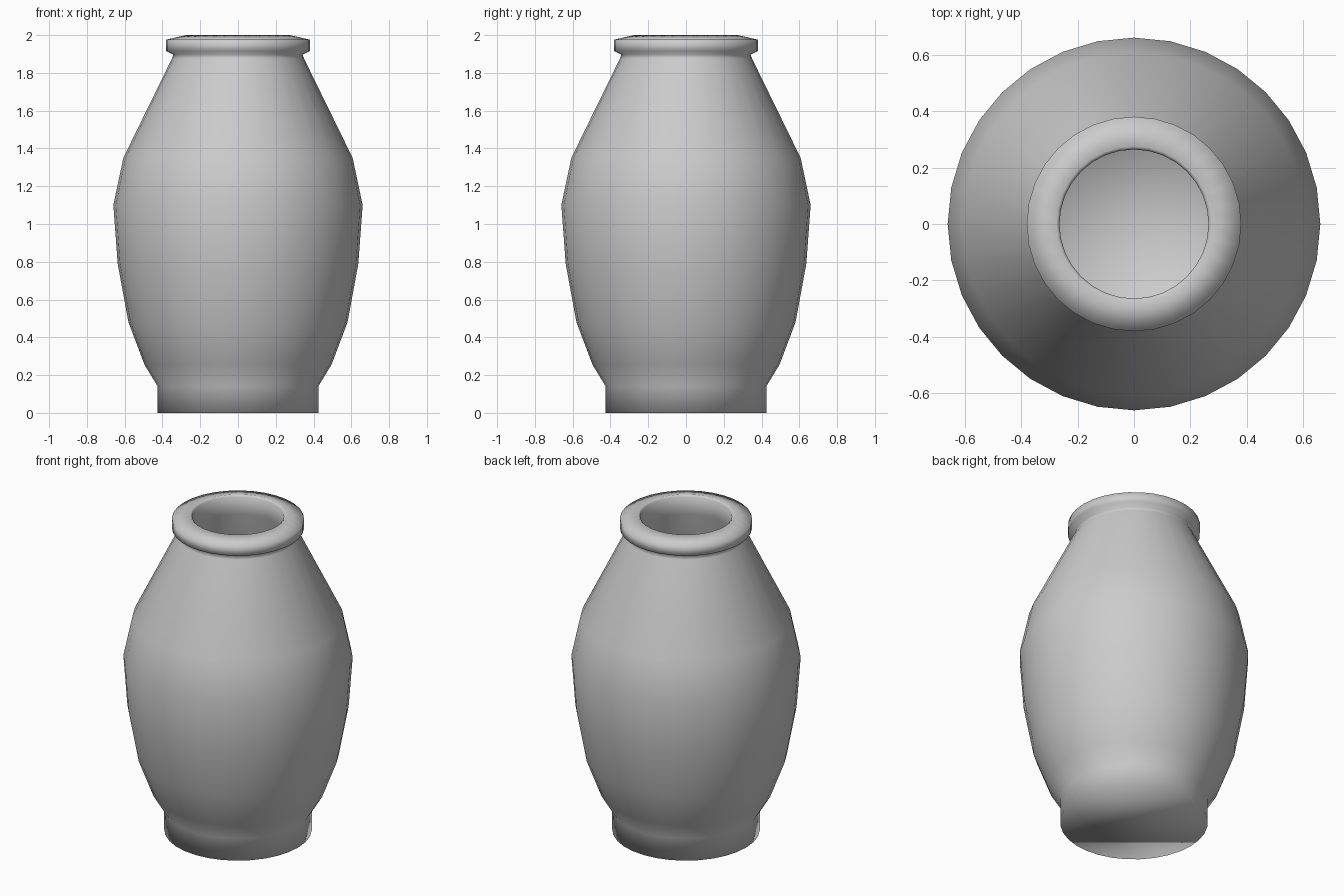
import bpy, bmesh, math

if "Cube" in bpy.data.objects:
    bpy.data.objects.remove(bpy.data.objects["Cube"])

SIDES = 32

# Outer wall from foot to lip, then inner wall down to the floor: (radius, z)
OUTER = [(0.425, 0.0), (0.425, 0.14), (0.495, 0.255), (0.58, 0.48), (0.637, 0.79),
         (0.66, 1.10), (0.607, 1.35), (0.35, 1.875), (0.342, 1.897), (0.38, 1.915),
         (0.38, 1.976), (0.275, 2.0)]
INNER = [(0.264, 1.99), (0.264, 1.88), (0.53, 1.33), (0.58, 1.10), (0.557, 0.80),
         (0.50, 0.50), (0.42, 0.29), (0.30, 0.15)]


def lathe(name, profile):
    bm = bmesh.new()
    rings = []
    for r, z in profile:
        angles = [2 * math.pi * i / SIDES for i in range(SIDES)]
        rings.append([bm.verts.new((r * math.cos(a), r * math.sin(a), z)) for a in angles])
    for low, high in zip(rings, rings[1:]):
        for i in range(SIDES):
            j = (i + 1) % SIDES
            bm.faces.new((low[i], low[j], high[j], high[i]))
    # Underside of the foot
    bm.faces.new(list(reversed(rings[0])))
    # Inside floor as a shallow bowl
    centre = bm.verts.new((0, 0, 0.10))
    for i in range(SIDES):
        bm.faces.new((rings[-1][i], rings[-1][(i + 1) % SIDES], centre))
    bmesh.ops.recalc_face_normals(bm, faces=bm.faces)
    for f in bm.faces:
        f.smooth = True
    mesh = bpy.data.meshes.new(name)
    bm.to_mesh(mesh)
    bm.free()
    obj = bpy.data.objects.new(name, mesh)
    bpy.context.collection.objects.link(obj)
    return obj


# Hollow vase in one piece
lathe("vase", OUTER + INNER)
